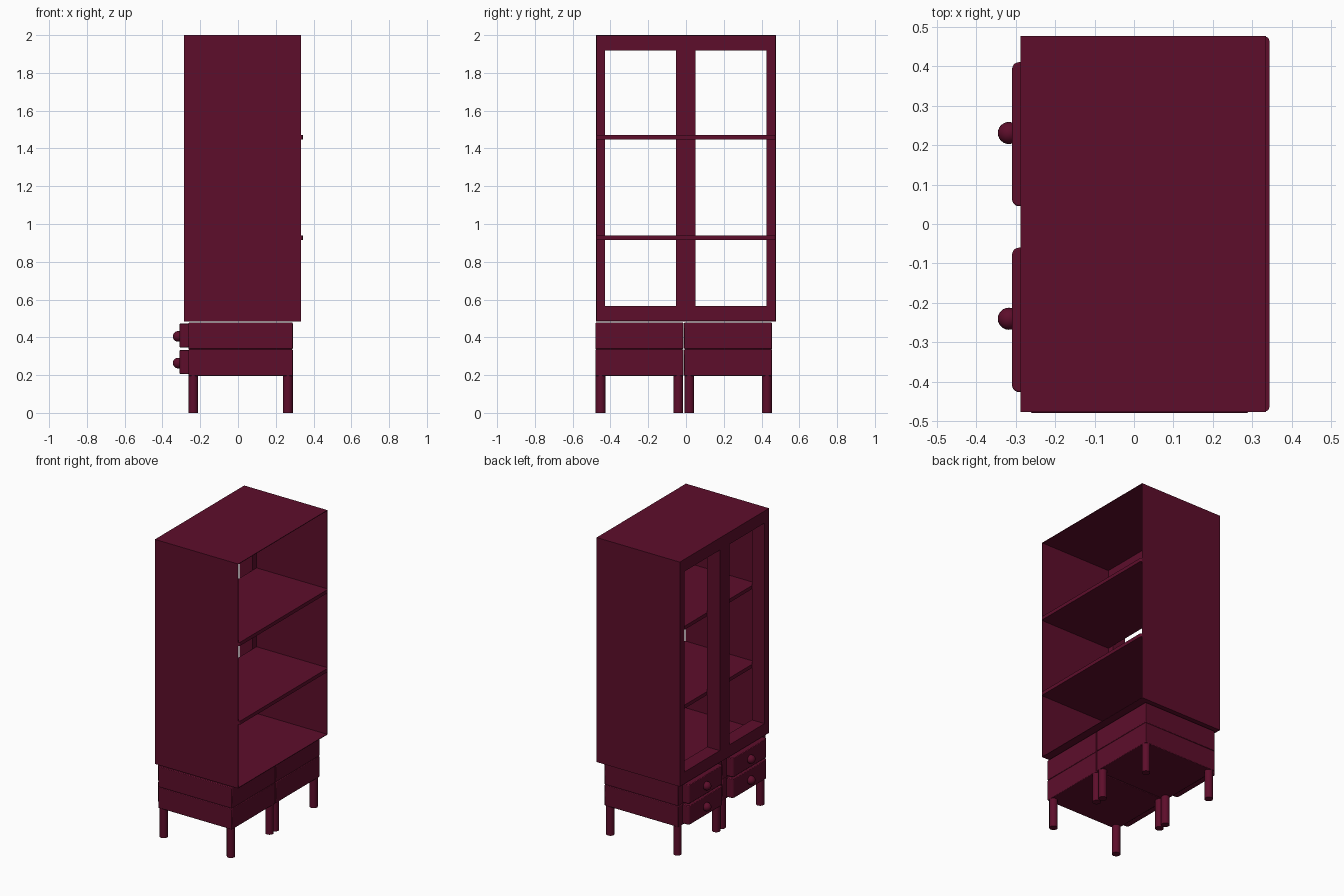
import bpy
import bmesh

cube = bpy.data.objects.get("Cube")
if cube:
    bpy.data.objects.remove(cube, do_unlink=True)

wine = bpy.data.materials.new("wine_red")
wine.use_nodes = True
colour = (0.11, 0.0042, 0.024, 1)
wine.diffuse_color = colour
wine.node_tree.nodes["Principled BSDF"].inputs["Base Color"].default_value = colour


def finish(obj, name, smooth=False):
    obj.name = name
    obj.data.materials.append(wine)
    if smooth:
        bpy.ops.object.select_all(action="DESELECT")
        obj.select_set(True)
        bpy.context.view_layer.objects.active = obj
        bpy.ops.object.shade_smooth_by_angle()
    return obj


def box(name, x, y, z, bevel=0.0, segments=2):
    """Box from (min, max) pairs, with optional rounded edges."""
    bpy.ops.mesh.primitive_cube_add(size=1)
    obj = bpy.context.object
    for v in obj.data.vertices:
        v.co = [lo + (c + 0.5) * (hi - lo) for c, (lo, hi) in zip(v.co, (x, y, z))]
    if bevel:
        mod = obj.modifiers.new("rounding", "BEVEL")
        mod.width = bevel
        mod.segments = segments
    return finish(obj, name, bevel > 0)


def round_vertical_edges(obj, right_side, radius):
    """Round the upright edges on one x side of a box."""
    bm = bmesh.new()
    bm.from_mesh(obj.data)
    middle = sum(v.co.x for v in bm.verts) / len(bm.verts)
    edges = [e for e in bm.edges
             if abs(e.verts[0].co.z - e.verts[1].co.z) > 0.001
             and (e.verts[0].co.x > middle) == right_side]
    bmesh.ops.bevel(bm, geom=edges, offset=radius, segments=5, profile=0.5,
                    affect="EDGES")
    bm.to_mesh(obj.data)
    bm.free()


# Upper case: thin shell, open at the rear
X0, X1, W, BOTTOM, TOP, T = -0.287, 0.334, 0.476, 0.485, 2.0, 0.004
box("case_top", (X0, X1), (-W, W), (TOP - T, TOP))
box("case_floor", (X0, X1), (-W, W), (BOTTOM, BOTTOM + T))
for side, y in (("right", (-W, T - W)), ("left", (W - T, W))):
    box("case_side_" + side, (X0, X1), y, (BOTTOM + T, TOP - T))

# Door frame: deep posts and rails around two openings
frame_x = (X0, X0 + 0.095)
posts = {"right": (T - W, -0.428), "middle": (-0.053, 0.049), "left": (0.427, W - T)}
for side, y in posts.items():
    box("frame_post_" + side, frame_x, y, (BOTTOM + T, TOP - T))
for end, z in (("lower", (BOTTOM + T, 0.565)), ("upper", (1.918, TOP - T))):
    for side, y in (("right", (-0.428, -0.053)), ("left", (0.049, 0.427))):
        box("frame_rail_" + end + "_" + side, frame_x, y, z)

# Shelves with softened outer corners
for name, z in (("lower", 0.927), ("upper", 1.459)):
    shelf = box("shelf_" + name, (frame_x[1], 0.343), (-W + 0.001, W - 0.001),
                (z - 0.012, z + 0.012))
    round_vertical_edges(shelf, True, 0.012)

# Two drawer units, each of two stacked boxes on round legs
for side, y0, y1, d0, d1 in (("right", -0.479, -0.014, -0.426, -0.06),
                             ("left", -0.01, 0.456, 0.045, 0.41)):
    for level, z0, z1 in (("lower", 0.196, 0.337), ("upper", 0.338, 0.478)):
        tag = level + "_" + side
        box("drawer_case_" + tag, (-0.262, 0.29), (y0, y1), (z0, z1), 0.004)
        front = box("drawer_front_" + tag, (-0.309, -0.255), (d0, d1),
                    (z0 + 0.009, z1 - 0.004), 0.004)
        round_vertical_edges(front, False, 0.018)
        bpy.ops.mesh.primitive_uv_sphere_add(
            segments=24, ring_count=12, radius=0.028,
            location=(-0.317, (d0 + d1) / 2 + 0.003, (z0 + z1) / 2 - 0.003))
        finish(bpy.context.object, "knob_" + tag, True)
    for x in (-0.237, 0.264):
        for y in (y0 + 0.027, y1 - 0.027):
            bpy.ops.mesh.primitive_cylinder_add(
                vertices=24, radius=0.026, depth=0.2, location=(x, y, 0.1))
            finish(bpy.context.object, "leg_" + side, True)
